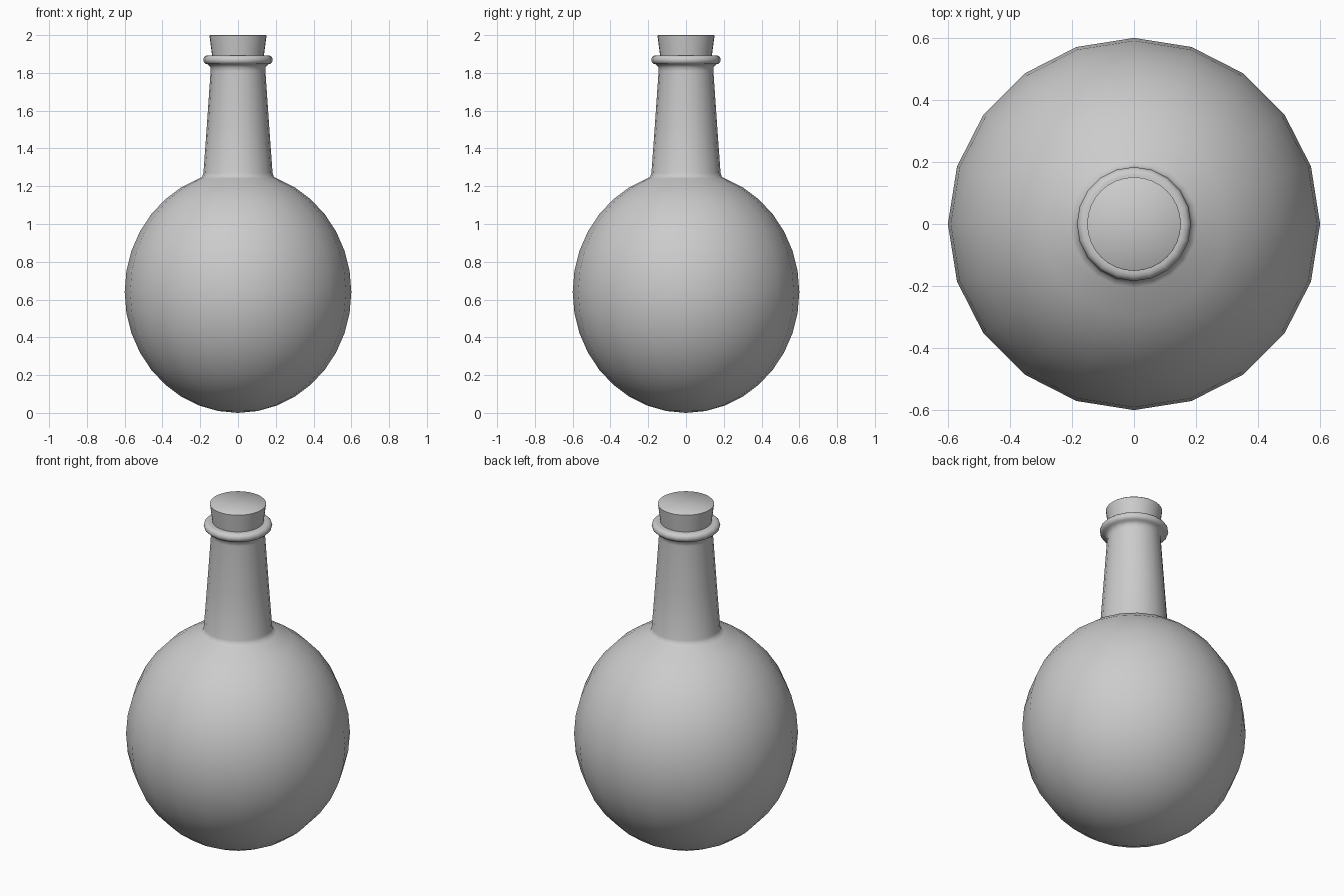
import bpy, bmesh, math

if "Cube" in bpy.data.objects:
    bpy.data.objects.remove(bpy.data.objects["Cube"])


def lathe(name, profile, sides):
    """Revolve an (r, z) profile about z; radius 0 makes a pole."""
    bm = bmesh.new()
    rings = []
    for r, z in profile:
        if r == 0:
            rings.append([bm.verts.new((0, 0, z))] * sides)
        else:
            angles = [2 * math.pi * i / sides for i in range(sides)]
            rings.append([bm.verts.new((r * math.cos(a), r * math.sin(a), z)) for a in angles])
    for lo, hi in zip(rings, rings[1:]):
        for i in range(sides):
            j = (i + 1) % sides
            bm.faces.new(dict.fromkeys((lo[i], lo[j], hi[j], hi[i])))
    bmesh.ops.recalc_face_normals(bm, faces=bm.faces)
    mesh = bpy.data.meshes.new(name)
    bm.to_mesh(mesh)
    bm.free()
    obj = bpy.data.objects.new(name, mesh)
    bpy.context.collection.objects.link(obj)
    bpy.ops.object.select_all(action='DESELECT')
    obj.select_set(True)
    bpy.context.view_layer.objects.active = obj
    bpy.ops.object.shade_smooth_by_angle(angle=math.radians(50))
    return obj


# Flask: round bowl, tapering neck, rolled lip and mouth
steps = 16
end = math.pi - math.asin(0.205 / 0.6)
bowl = [(0, 0)] + [(0.6 * math.sin(end * i / steps), 0.64 - 0.64 * math.cos(end * i / steps))
                   for i in range(1, steps + 1)]
neck = [(0.19, 1.25), (0.183, 1.27), (0.165, 1.52), (0.145, 1.81), (0.146, 1.83), (0.16, 1.845)]
lip = [(0.16 + 0.024 * math.cos(a), 1.869 + 0.024 * math.sin(a))
       for a in (math.radians(d) for d in range(-60, 91, 30))]
mouth = [(0.137, 1.892), (0.13, 1.87), (0.125, 1.78)]
lathe("flask", bowl + neck + lip + mouth, 20)

# Tapered cork stopper
lathe("cork", [(0, 1.78), (0.122, 1.78), (0.137, 1.89), (0.151, 1.997),
               (0.148, 2.0), (0, 2.0)], 32)
